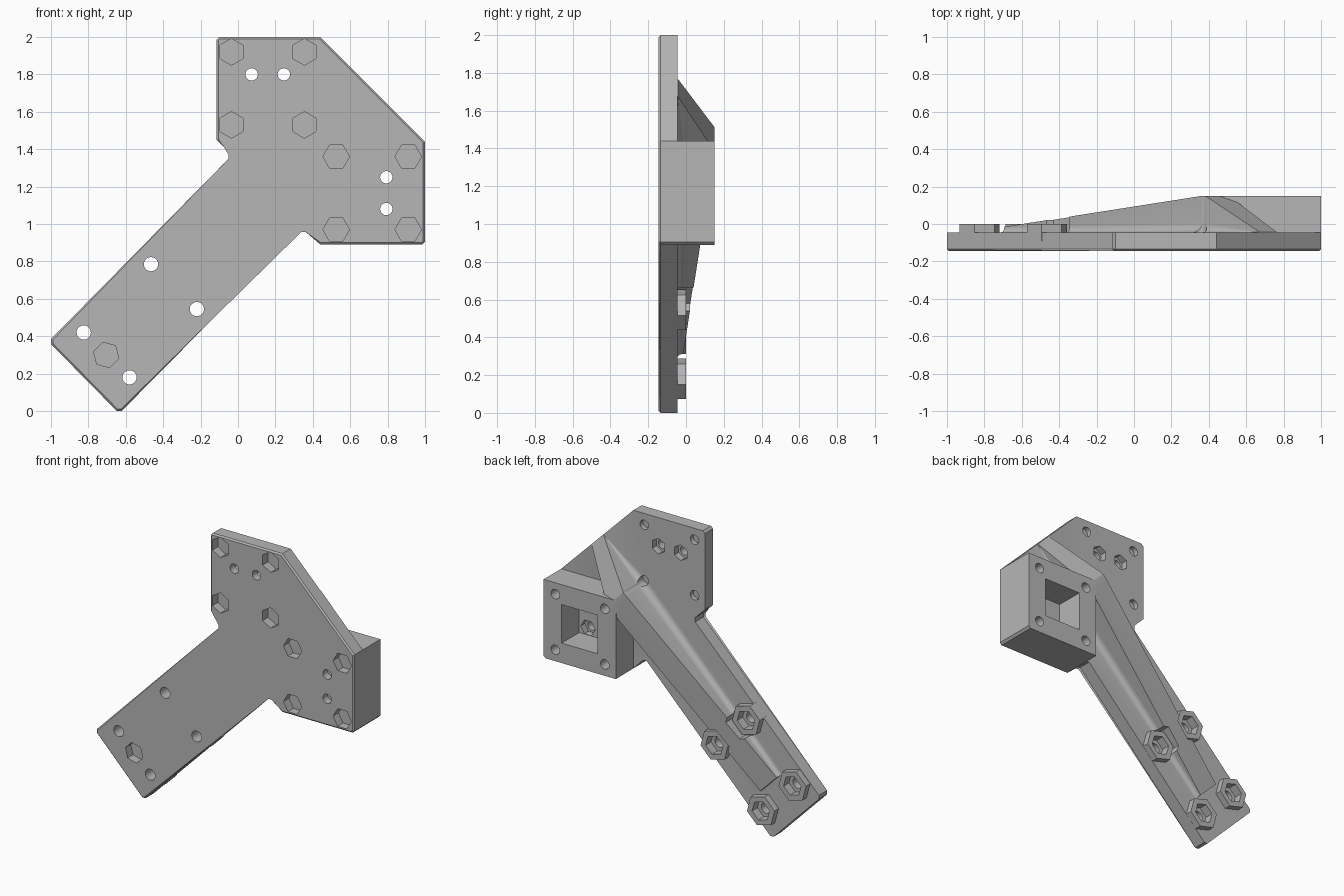
import bpy, bmesh
from math import pi, sin, cos, radians

cube = bpy.data.objects.get("Cube")
if cube:
    bpy.data.objects.remove(cube, do_unlink=True)

FRONT, BACK, TOP = -0.145, -0.045, 0.15   # plate front, plate back, housing back

grey = bpy.data.materials.new("plain grey")
grey.use_nodes = True
colour = (0.47, 0.47, 0.47, 1)
grey.diffuse_color = colour
grey.node_tree.nodes["Principled BSDF"].inputs["Base Color"].default_value = colour


def finish(bm, name):
    bmesh.ops.recalc_face_normals(bm, faces=bm.faces[:])
    mesh = bpy.data.meshes.new(name)
    bm.to_mesh(mesh)
    bm.free()
    mesh.materials.append(grey)
    ob = bpy.data.objects.new(name, mesh)
    bpy.context.collection.objects.link(ob)
    return ob


def add_prism(bm, outline, y0, y1):
    """Loft an x/z outline from y0 to y1."""
    a = [bm.verts.new((x, y0, z)) for x, z in outline]
    b = [bm.verts.new((x, y1, z)) for x, z in outline]
    bm.faces.new(a)
    bm.faces.new(b)
    for i in range(len(a)):
        j = (i + 1) % len(a)
        bm.faces.new((a[i], a[j], b[j], b[i]))
    return a


def ngon(centre, r, n, turn=0):
    x, z = centre
    return [(x + r * cos(turn + 2 * pi * i / n), z + r * sin(turn + 2 * pi * i / n))
            for i in range(n)]


def rect(x0, x1, z0, z1):
    return [(x0, z0), (x1, z0), (x1, z1), (x0, z1)]


def prisms(name, items):
    bm = bmesh.new()
    for outline, y0, y1 in items:
        add_prism(bm, outline, y0, y1)
    return finish(bm, name)


def combine(body, tool, operation):
    mod = body.modifiers.new(tool.name, 'BOOLEAN')
    mod.operation, mod.solver, mod.object = operation, 'EXACT', tool
    bpy.context.view_layer.objects.active = body
    bpy.ops.object.modifier_apply(modifier=mod.name)
    bpy.data.objects.remove(tool, do_unlink=True)


# Plate with a bevelled front rim
outline = [(-0.10, 2.0), (0.44, 2.0), (1.0, 1.44), (1.0, 0.905), (0.985, 0.89),
           (0.44, 0.89), (0.365, 0.968), (0.335, 0.968), (-0.622, 0.0), (-0.648, 0.0),
           (-1.0, 0.358), (-1.0, 0.385), (-0.04, 1.345), (-0.04, 1.375),
           (-0.115, 1.45), (-0.115, 1.985)]
bm = bmesh.new()
rim = add_prism(bm, outline, FRONT, BACK)
edges = [e for e in bm.edges if e.verts[0] in rim and e.verts[1] in rim]
bmesh.ops.bevel(bm, geom=edges, offset=0.01, segments=1, affect='EDGES')
bracket = finish(bm, "bracket")

# Square housing on the back
house = [(0.44, 0.89), (0.985, 0.89), (1.0, 0.905), (1.0, 1.44), (0.44, 1.44)]
combine(bracket, prisms("housing", [(house, -0.09, TOP)]), 'UNION')

# Diagonal rib with filleted foot: (x on axis, ridge height, half width)
bm = bmesh.new()
rings = []
d = 0.7071
for x, h, w in [(-0.63, -0.015, 0.09), (0.425, TOP, 0.09),
                (0.445, TOP, 0.09), (0.7175, BACK + 0.002, 0.065)]:
    f = min(0.05, 0.9 * (h - BACK))
    half = [(w + f, -0.09)]
    half += [(w + f - f * sin(t * pi / 10), BACK + f - f * cos(t * pi / 10))
             for t in range(6)]
    half += [(w, h)]
    section = half + [(-u, y) for u, y in reversed(half)]
    rings.append([bm.verts.new((x + d * u, y, x + 1.005 - d * u)) for u, y in section])
for a, b in zip(rings, rings[1:]):
    for i in range(len(a)):
        j = (i + 1) % len(a)
        bm.faces.new((a[i], a[j], b[j], b[i]))
bm.faces.new(rings[0])
bm.faces.new(rings[-1])
bmesh.ops.triangulate(bm, faces=[f for f in bm.faces if len(f.verts) == 4])
combine(bracket, finish(bm, "rib"), 'UNION')

# Hexagonal nut collars on the arm
arm_holes = [(-0.825, 0.42), (-0.58, 0.18), (-0.465, 0.785), (-0.22, 0.545)]
tilt = radians(45)
moat = [(ngon(c, 0.135, 6, tilt), BACK, 0.2) for c in arm_holes]
combine(bracket, prisms("collar_clearance", moat), 'DIFFERENCE')
collars = [(ngon(c, 0.111, 6, tilt), -0.09, 0.0) for c in arm_holes]
combine(bracket, prisms("nut_collars", collars), 'UNION')

# Square pocket in the housing
combine(bracket, prisms("pocket", [(rect(0.58, 0.86, 1.03, 1.30), BACK, 0.3)]), 'DIFFERENCE')

# Hexagonal recesses: front screw heads, back nuts
upper = [(x, z) for x in (-0.035, 0.355) for z in (1.53, 1.92)]
side = [(x, z) for x in (0.525, 0.91) for z in (0.97, 1.36)]
upper_small = [(0.073, 1.8), (0.245, 1.8)]
side_small = [(0.793, 1.25), (0.793, 1.08)]
hexes = [(ngon(c, 0.071, 6, pi / 2), -0.3, -0.085) for c in upper]
hexes += [(ngon(c, 0.071, 6), -0.3, -0.085) for c in side]
hexes += [(ngon((-0.705, 0.30), 0.07, 6, tilt), -0.3, -0.085)]
hexes += [(ngon(c, 0.07, 6, tilt), -0.06, 0.1) for c in arm_holes]
hexes += [(ngon(c, 0.055, 6, pi / 2), -0.09, 0.0) for c in upper_small]
hexes += [(ngon(c, 0.055, 6), -0.09, 0.0) for c in side_small]
combine(bracket, prisms("hex_recesses", hexes), 'DIFFERENCE')

# Round holes: through holes and blind holes from the back
holes = [(ngon(c, 0.038, 24), -0.3, 0.3) for c in arm_holes]
holes += [(ngon(c, 0.033, 24), -0.3, 0.3) for c in upper_small + side_small]
holes += [(ngon(c, 0.033, 24), -0.078, 0.3) for c in upper + side]
combine(bracket, prisms("round_holes", holes), 'DIFFERENCE')

# Smooth fillets and hole walls, keep edges sharp
bpy.ops.object.select_all(action='DESELECT')
bracket.select_set(True)
bpy.context.view_layer.objects.active = bracket
bpy.ops.object.shade_smooth_by_angle(angle=radians(25))
